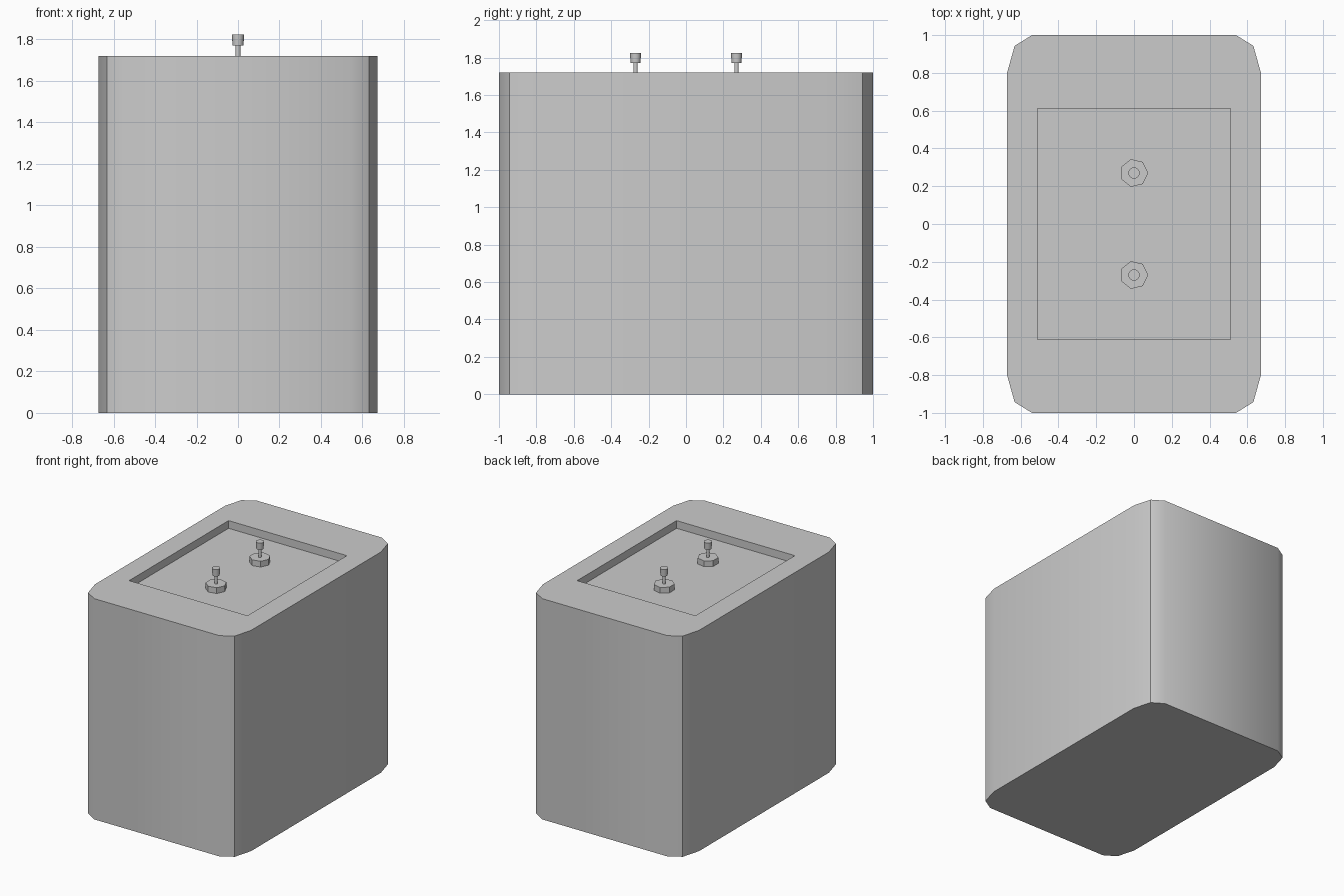
import bpy, bmesh, math

if "Cube" in bpy.data.objects:
    bpy.data.objects.remove(bpy.data.objects["Cube"])

HEIGHT, FLOOR = 1.72, 1.66
NUT_TOP, STEM_TOP, CAP_TOP = 1.705, 1.77, 1.825


def finish(bm, name, angle):
    bmesh.ops.recalc_face_normals(bm, faces=bm.faces)
    mesh = bpy.data.meshes.new(name)
    bm.to_mesh(mesh)
    bm.free()
    obj = bpy.data.objects.new(name, mesh)
    bpy.context.collection.objects.link(obj)
    bpy.ops.object.select_all(action='DESELECT')
    obj.select_set(True)
    bpy.context.view_layer.objects.active = obj
    bpy.ops.object.shade_smooth_by_angle(angle=math.radians(angle))
    return obj


def ring(bm, points, z):
    return [bm.verts.new((x, y, z)) for x, y in points]


def walls(bm, a, b):
    for i in range(len(a)):
        j = (i + 1) % len(a)
        bm.faces.new((a[i], a[j], b[j], b[i]))


def post(name, y, sides, r_low, r_high, z_low, z_high, angle):
    """Closed cylinder or taper, first corner pointing to +x."""
    bm = bmesh.new()
    dirs = [(math.cos(math.tau * i / sides), math.sin(math.tau * i / sides))
            for i in range(sides)]
    low = ring(bm, [(r_low * c, y + r_low * s) for c, s in dirs], z_low)
    high = ring(bm, [(r_high * c, y + r_high * s) for c, s in dirs], z_high)
    walls(bm, low, high)
    bm.faces.new(low)
    bm.faces.new(high)
    return finish(bm, name, angle)


# Body: block with faceted corners and a rectangular well in the top
corner = [(0.672, 0.80), (0.632, 0.943), (0.54, 1.0)]
outline = (corner + [(-x, y) for x, y in reversed(corner)]
           + [(-x, -y) for x, y in corner]
           + [(x, -y) for x, y in reversed(corner)])
well = [(0.51, 0.612), (-0.51, 0.612), (-0.51, -0.612), (0.51, -0.612)]

bm = bmesh.new()
bottom, top = ring(bm, outline, 0), ring(bm, outline, HEIGHT)
rim, floor = ring(bm, well, HEIGHT), ring(bm, well, FLOOR)
walls(bm, bottom, top)
walls(bm, rim, floor)
bm.faces.new(bottom)
bm.faces.new(floor)
# Flat rim between the outline and the well
edges = [bm.edges.get((loop[i - 1], loop[i]))
         for loop in (top, rim) for i in range(len(loop))]
bmesh.ops.triangle_fill(bm, edges=edges, use_beauty=True, normal=(0, 0, 1))
finish(bm, "battery_body", 37)

# Two terminals: seven-sided nut, thin stem and flared cap
for side, y in (("front", -0.27), ("back", 0.27)):
    post(side + "_nut", y, 7, 0.075, 0.075, FLOOR, NUT_TOP, 30)
    post(side + "_stem", y, 16, 0.012, 0.012, NUT_TOP, STEM_TOP, 30)
    post(side + "_cap", y, 16, 0.026, 0.03, STEM_TOP, CAP_TOP, 30)
